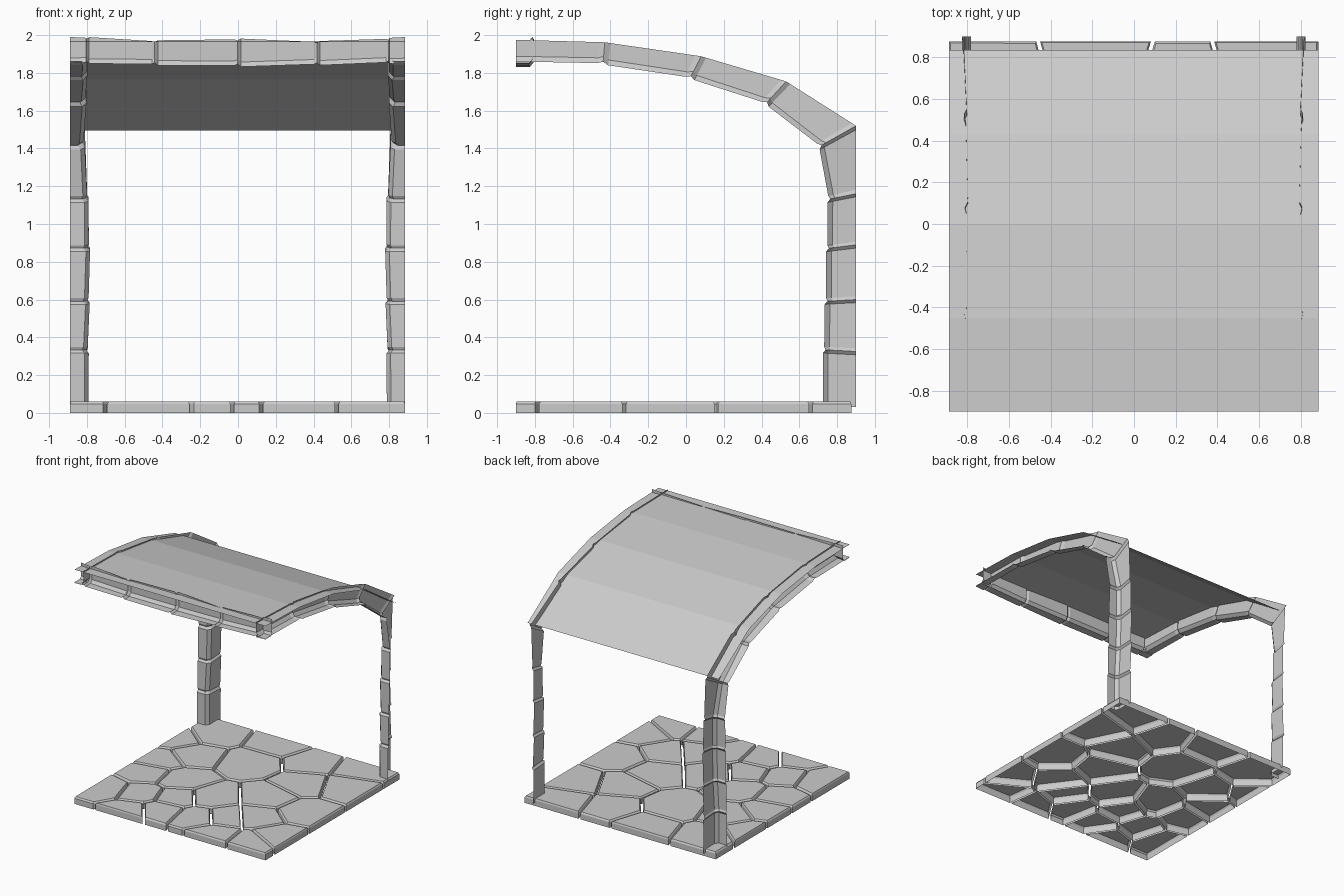
import bpy
from mathutils import Vector

if "Cube" in bpy.data.objects:
    bpy.data.objects.remove(bpy.data.objects["Cube"])

W = 0.887          # half width
FRONT, BACK = -0.9, 0.875


def make(name, verts, faces):
    me = bpy.data.meshes.new(name)
    me.from_pydata([tuple(v) for v in verts], [], faces)
    me.update()
    ob = bpy.data.objects.new(name, me)
    bpy.context.collection.objects.link(ob)
    return ob


def loft(name, sections):
    """Open strip joining sections of equal length."""
    n = len(sections[0])
    verts = [p for s in sections for p in s]
    faces = [(i*n + k, i*n + k + 1, (i+1)*n + k + 1, (i+1)*n + k)
             for i in range(len(sections) - 1) for k in range(n - 1)]
    return make(name, verts, faces)


def blocks(stations, blend, step):
    """Turn each inner station into a narrow recessed joint between two blocks."""
    out = [(stations[0], 0)]
    for a, b, c in zip(stations, stations[1:], stations[2:]):
        before = [q + (p - q) * blend for p, q in zip(a, b)]
        after = [q + (p - q) * blend for p, q in zip(c, b)]
        out += [(before, 0), (b, 0.014), (after, step)]
    return out + [(stations[-1], 0)]


# Paved floor: stones are the cells nearest to each seed, open underneath
seeds = [(-.15, .37), (-.67, .65), (-.16, .79), (.25, .66), (.6, .76), (-.58, .24),
         (-.74, .03), (-.69, -.23), (-.79, -.63), (-.52, -.55), (-.4, -.17),
         (-.03, -.3), (.32, -.05), (.41, .29), (.45, -.39), (.26, -.53),
         (.08, -.66), (-.22, -.72), (.36, -.84), (.78, -.6), (.69, -.11),
         (.69, .43), (.67, -.8), (-.25, -.46), (-.86, .42), (-.42, -.86)]


def clip(poly, origin, normal):
    out = []
    for p, q in zip(poly, poly[1:] + poly[:1]):
        dp, dq = (p - origin).dot(normal), (q - origin).dot(normal)
        if dp <= 0:
            out.append(p)
        if dp * dq < 0:
            out.append(p.lerp(q, dp / (dp - dq)))
    return out


verts, faces = [], []
for s in map(Vector, seeds):
    cell = [Vector(p) for p in ((-W, FRONT), (W, FRONT), (W, BACK), (-W, BACK))]
    for t in map(Vector, seeds):
        if t != s:
            d = (t - s).normalized()
            cell = clip(cell, (s + t) / 2 - d * 0.009, d)
    n, base = len(cell), len(verts)
    c = sum(cell, Vector((0, 0))) / n
    for z, inset in ((0, 0), (0.047, 0), (0.06, 0.01)):
        for p in cell:
            q = p + (c - p).normalized() * inset
            verts.append((q.x, q.y, z))
    for r in (0, n):
        faces += [(base + r + k, base + r + (k+1) % n,
                   base + r + n + (k+1) % n, base + r + n + k) for k in range(n)]
    faces.append([base + 2*n + k for k in range(n)])
make("paved_floor", verts, faces)

# Side frames: post and roof rib, an angle section open to the outside
# station: inner edge y, z / outer edge y, z / wall x
side = [(.725, .03, .9, .03, .79), (.725, .335, .9, .325, .788), (.735, .59, .9, .6, .783),
        (.742, .87, .9, .89, .781), (.75, 1.13, .9, 1.16, .79), (.705, 1.41, .9, 1.52, .81),
        (.42, 1.635, .53, 1.755, .80), (.02, 1.77, .08, 1.888, .795),
        (-.44, 1.845, -.43, 1.962, .80), (-.9, 1.86, -.9, 1.975, .80)]
sections = []
for (iy, iz, oy, oz, x), rec in blocks(side, 0.06, 0.006):
    inner, outer = Vector((iy, iz)), Vector((oy, oz))
    d = (outer - inner).normalized()
    low, mid = inner + d * rec, inner + d * (0.028 + rec)
    x += rec
    sections.append([(x, *outer), (x, *mid), (x + .022, *low), (W, *low)])
frame = loft("side_frames", sections)
frame.modifiers.new("mirror", 'MIRROR')

# Front beam: angle section open to the front
# station: x / wall y / top z / bottom z
front = [(W, -.81, 1.99, 1.853), (.8, -.81, 1.985, 1.85), (.42, -.815, 1.968, 1.84),
         (0, -.805, 1.982, 1.832), (-.44, -.815, 1.972, 1.84), (-.8, -.81, 1.99, 1.85),
         (-W, -.81, 1.99, 1.853)]
sections = []
for (x, y, top, low), rec in blocks(front, 0.04, 0.006):
    y -= rec
    low += rec
    sections.append([(x, y, top - rec * .7), (x, y, low + .025),
                     (x, y - .02, low), (x, FRONT, low)])
loft("front_beam", sections)

# Curved roof sheet
roof = [(-.9, 1.965), (-.45, 1.952), (0, 1.892), (.43, 1.765), (.835, 1.495)]
loft("roof_sheet", [[(W, y, z), (-W, y, z)] for y, z in reversed(roof)])

# Sit the model on its centre and give the frames a hair of full depth
for ob in bpy.context.collection.objects:
    ob.location = (-0.002, 0, 0)
mir = bpy.data.objects.new("mirror_centre", None)
bpy.context.collection.objects.link(mir)
mir.location = (-0.002, 0, 0)
mir.hide_render = True
frame.modifiers["mirror"].mirror_object = mir
